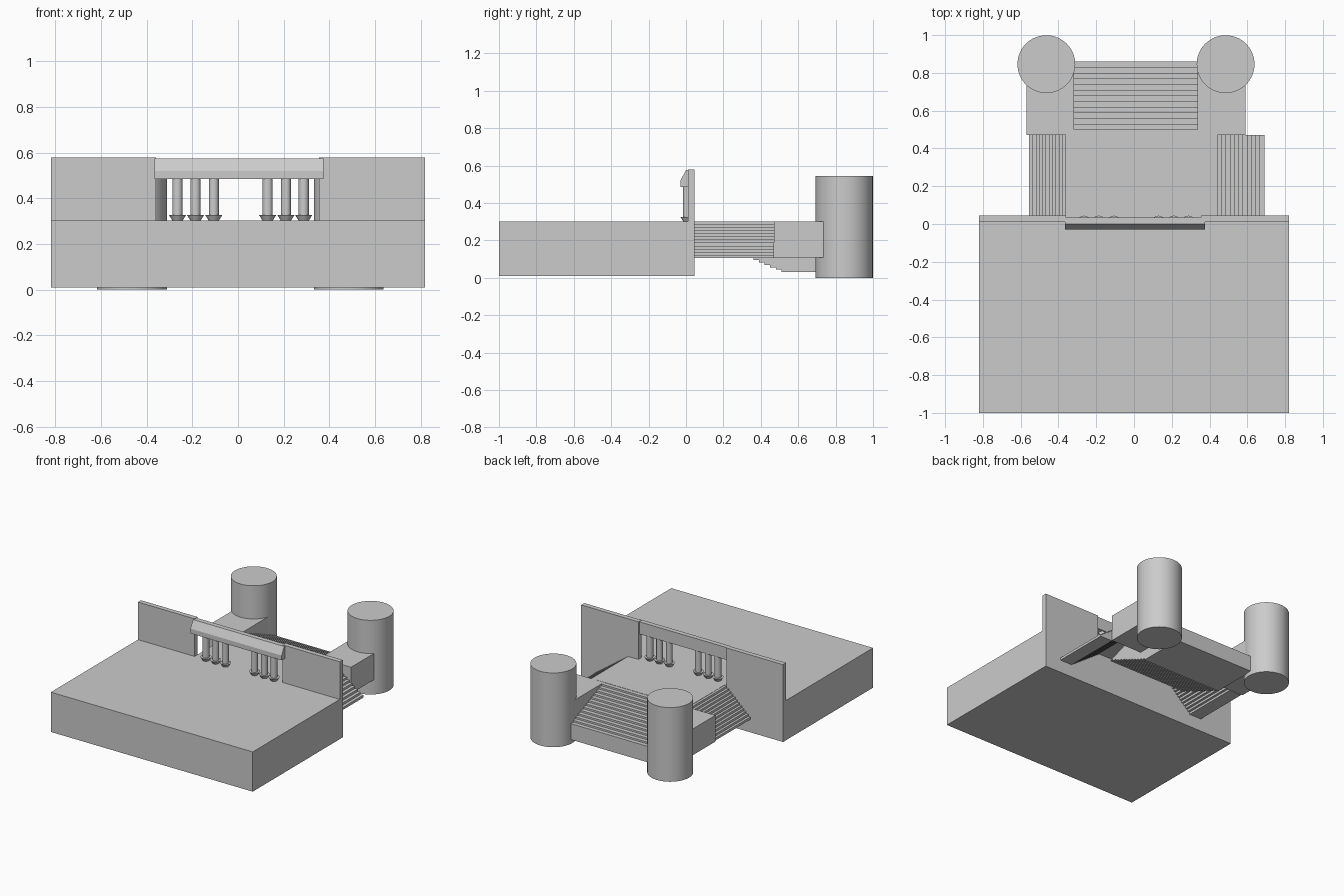
import bpy, bmesh
from mathutils import Matrix, Vector

if "Cube" in bpy.data.objects:
    bpy.data.objects.remove(bpy.data.objects["Cube"])


def finish(name, bm):
    bmesh.ops.recalc_face_normals(bm, faces=bm.faces)
    me = bpy.data.meshes.new(name)
    bm.to_mesh(me)
    bm.free()
    ob = bpy.data.objects.new(name, me)
    bpy.context.collection.objects.link(ob)
    return ob


def box(name, x, y, z):
    bm = bmesh.new()
    size = Vector((x[1] - x[0], y[1] - y[0], z[1] - z[0]))
    mid = Vector((sum(x) / 2, sum(y) / 2, sum(z) / 2))
    bmesh.ops.create_cube(bm, size=1, matrix=Matrix.Translation(mid) @ Matrix.Diagonal(size.to_4d()))
    return finish(name, bm)


def cone(name, x, y, z, r1, r2, n=48):
    bm = bmesh.new()
    bmesh.ops.create_cone(bm, cap_ends=True, segments=n, radius1=r1, radius2=r2, depth=z[1] - z[0],
                          matrix=Matrix.Translation((x, y, sum(z) / 2)))
    for f in bm.faces:
        f.smooth = len(f.verts) == 4
    for e in bm.edges:
        e.smooth = not any(len(f.verts) > 4 for f in e.link_faces)
    return finish(name, bm)


def prism(name, points, a, b, place):
    """Extrude a 2D profile from a to b; place maps (u, v, w) to xyz."""
    bm = bmesh.new()
    ends = [[bm.verts.new(place(u, v, w)) for u, v in points] for w in (a, b)]
    for ring in ends:
        bm.faces.new(ring)
    n = len(points)
    for i in range(n):
        j = (i + 1) % n
        bm.faces.new((ends[0][i], ends[0][j], ends[1][j], ends[1][i]))
    return finish(name, bm)


def stair_profile(start, tread, depth, top, rise, thick, n):
    """Staggered slabs of equal depth: stepped on top and underneath."""
    upper, lower = [], []
    for i in range(n):
        out = start + (i + 1) * tread
        z = top - i * rise
        upper += [(out - tread, z), (out, z)]
        lower += [(out - depth, z - thick), (out - depth + tread, z - thick)]
    lower[-1] = (start + n * tread, lower[-1][1])
    return upper + lower[::-1]


# Main floor block and rear walls
box("main_base", (-0.82, 0.82), (-1.0, 0.045), (0.01, 0.302))
box("left_wall", (-0.82, -0.36), (0.01, 0.045), (0.302, 0.578))
box("right_wall", (0.355, 0.82), (0.01, 0.045), (0.302, 0.578))

# Lintel with sloped front
prism("lintel", [(-0.03, 0.485), (0.035, 0.485), (0.035, 0.575), (0.0, 0.575), (-0.03, 0.52)],
      -0.365, 0.375, lambda u, v, w: (w, u, v))

# Columns with flared feet
for i, x in enumerate((-0.265, -0.186, -0.106, 0.13, 0.21, 0.288)):
    cone(f"column_{i}", x, 0.007, (0.30, 0.49), 0.022, 0.022, 32)
    cone(f"column_foot_{i}", x, 0.007, (0.302, 0.326), 0.022, 0.037, 32)

# Landing behind the columns
box("landing", (-0.345, 0.42), (0.04, 0.47), (0.28, 0.302))

# Central stair going down to the rear
prism("rear_stair", stair_profile(0.47, 0.03, 0.35, 0.3, 0.0127, 0.117, 13),
      -0.318, 0.337, lambda u, v, w: (w, u, v))

# Side stairs going outwards
for name, sign, start, end in (("left_stair", -1, 0.345, 0.555), ("right_stair", 1, 0.42, 0.69)):
    n = 12
    prism(name, stair_profile(start, (end - start) / n, 0.1, 0.3, 0.0161, 0.018, n),
          0.045, 0.47, lambda u, v, w, s=sign: (s * u, w, v))

# Flanking blocks and round towers
for side, x0, x1, cx in (("left", -0.568, -0.318, -0.464), ("right", 0.337, 0.59, 0.485)):
    box(side + "_block", (x0, x1), (0.47, 0.855), (0.108, 0.301))
    cone(side + "_tower", cx, 0.846, (0.0, 0.545), 0.153, 0.153, 64)
